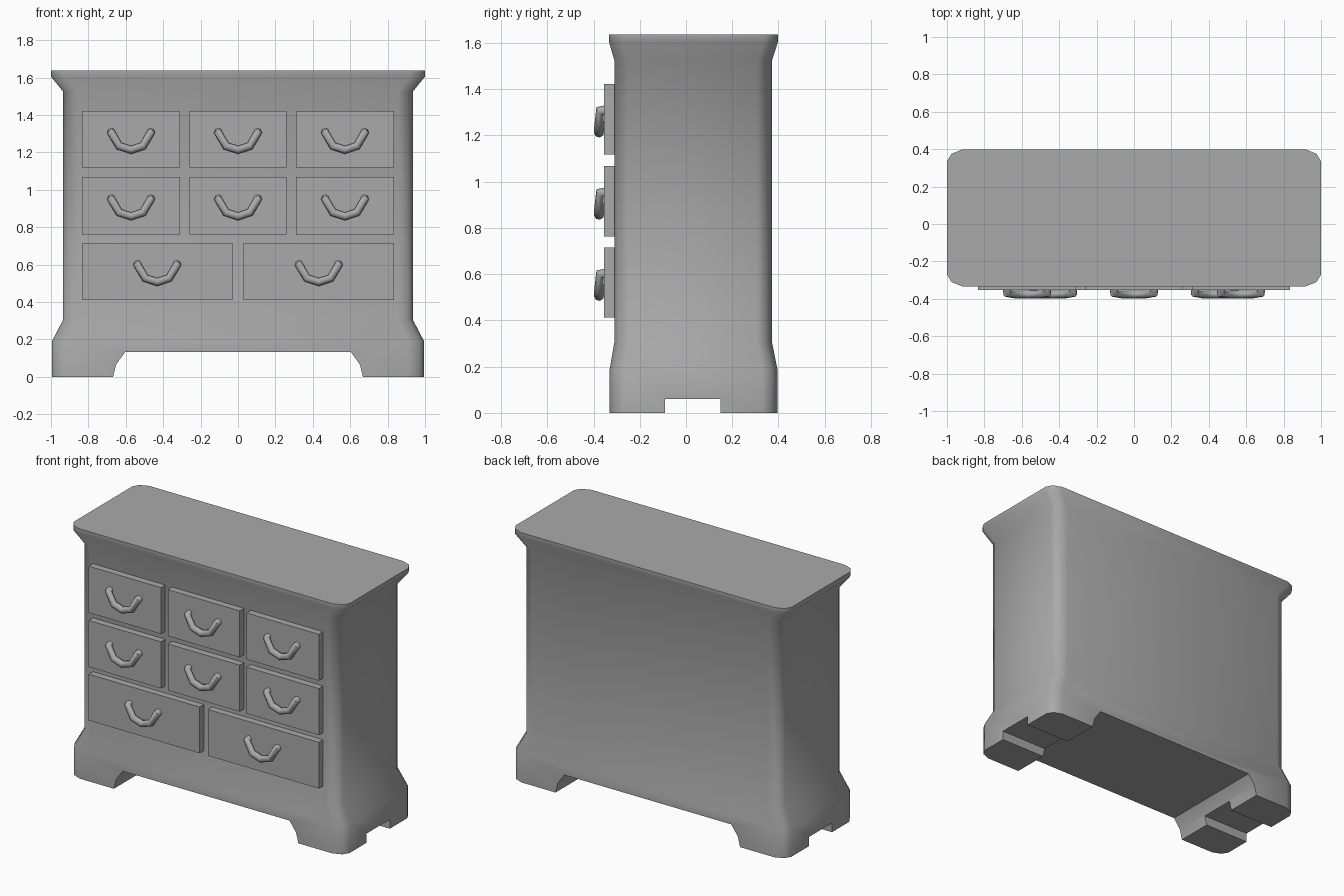
import bpy
import bmesh
import math

old = bpy.data.objects.get("Cube")
if old:
    bpy.data.objects.remove(old, do_unlink=True)

grey = bpy.data.materials.new("plain grey")
grey.use_nodes = True
colour = (0.4, 0.4, 0.4, 1)
grey.diffuse_color = colour
grey.node_tree.nodes["Principled BSDF"].inputs["Base Color"].default_value = colour


def make_object(name, bm):
    bmesh.ops.recalc_face_normals(bm, faces=bm.faces)
    mesh = bpy.data.meshes.new(name)
    bm.to_mesh(mesh)
    bm.free()
    obj = bpy.data.objects.new(name, mesh)
    bpy.context.collection.objects.link(obj)
    mesh.materials.append(grey)
    return obj


def select_only(obj):
    bpy.ops.object.select_all(action='DESELECT')
    obj.select_set(True)
    bpy.context.view_layer.objects.active = obj


def loft(name, rings):
    """Skin a stack of equal rings and cap both ends."""
    bm = bmesh.new()
    rows = [[bm.verts.new(p) for p in ring] for ring in rings]
    n = len(rows[0])
    for a, b in zip(rows, rows[1:]):
        for i in range(n):
            j = (i + 1) % n
            bm.faces.new((a[i], a[j], b[j], b[i]))
    bm.faces.new(rows[0])
    bm.faces.new(rows[-1])
    return make_object(name, bm)


def box(name, x0, x1, y0, y1, z0, z1):
    return loft(name, [[(x0, y0, z), (x1, y0, z), (x1, y1, z), (x0, y1, z)]
                       for z in (z0, z1)])


def rounded_ring(hx, y0, y1, z):
    """Rectangle whose corners are rounded with two facets."""
    cx, cy = 0.08, 0.063
    quarter = [(hx - cx, y1), (hx - 0.3 * cx, y1 - 0.36 * cy), (hx, y1 - cy)]
    mid = y0 + y1
    back_right = quarter
    front_right = [(x, mid - y) for x, y in reversed(quarter)]
    half = back_right + front_right
    return [(x, y, z) for x, y in half + [(-x, y) for x, y in reversed(half)]]


# Cabinet: flared foot, straight body, flared top
foot, waist, crown = (0.995, -0.33, 0.395), (0.935, -0.31, 0.372), (1.0, -0.333, 0.398)
levels = [(foot, 0), (foot, 0.19), (waist, 0.305), (waist, 1.525),
          (crown, 1.605), (crown, 1.637)]
cabinet = loft("cabinet", [rounded_ring(*size, z) for size, z in levels])

# Openings between the feet
arch = [(0.668, -0.1), (0.668, 0), (0.652, 0.065), (0.604, 0.132)]
outline = arch + [(-x, z) for x, z in reversed(arch)]
cutters = [
    loft("front_arch_cutter", [[(x, y, z) for x, z in outline] for y in (-1, 1)]),
    box("side_notch_cutter", -2, 2, -0.09, 0.15, -0.1, 0.06),
]
for cutter in cutters:
    select_only(cabinet)
    cut = cabinet.modifiers.new("opening", 'BOOLEAN')
    cut.operation = 'DIFFERENCE'
    cut.solver = 'EXACT'
    cut.object = cutter
    bpy.ops.object.modifier_apply(modifier=cut.name)
    bpy.data.objects.remove(cutter, do_unlink=True)
select_only(cabinet)
bpy.ops.object.shade_smooth_by_angle(angle=math.radians(44))


def handle(name, x, z):
    """Bent bar pull whose ends run back into the drawer."""
    half = [(-0.106, 0.04, -0.34), (-0.106, 0.036, -0.373),
            (-0.064, -0.036, -0.376), (0, -0.057, -0.376)]
    path = half + [(-px, pz, py) for px, pz, py in reversed(half[:-1])]
    curve = bpy.data.curves.new(name, 'CURVE')
    curve.dimensions = '3D'
    curve.bevel_depth = 0.022
    curve.bevel_resolution = 2
    curve.use_fill_caps = True
    spline = curve.splines.new('POLY')
    spline.points.add(len(path) - 1)
    for point, (px, pz, py) in zip(spline.points, path):
        point.co = (x + px, py, z + pz, 1)
    obj = bpy.data.objects.new(name, curve)
    bpy.context.collection.objects.link(obj)
    curve.materials.append(grey)
    select_only(obj)
    bpy.ops.object.convert(target='MESH')
    bpy.ops.object.shade_smooth_by_angle(angle=math.radians(60))


# Drawers with handles, row by row from the top
three = [(-0.572, 0.262), (0, 0.26), (0.572, 0.262)]
two = [(-0.432, 0.402), (0.432, 0.402)]
rows = [("top", 1.118, 1.422, three), ("middle", 0.762, 1.067, three),
        ("bottom", 0.412, 0.715, two)]
for row, z0, z1, columns in rows:
    for number, (x, half_width) in enumerate(columns, 1):
        box(f"{row}_drawer_{number}", x - half_width, x + half_width,
            -0.354, -0.3, z0, z1)
        handle(f"{row}_handle_{number}", x, (z0 + z1) / 2)
